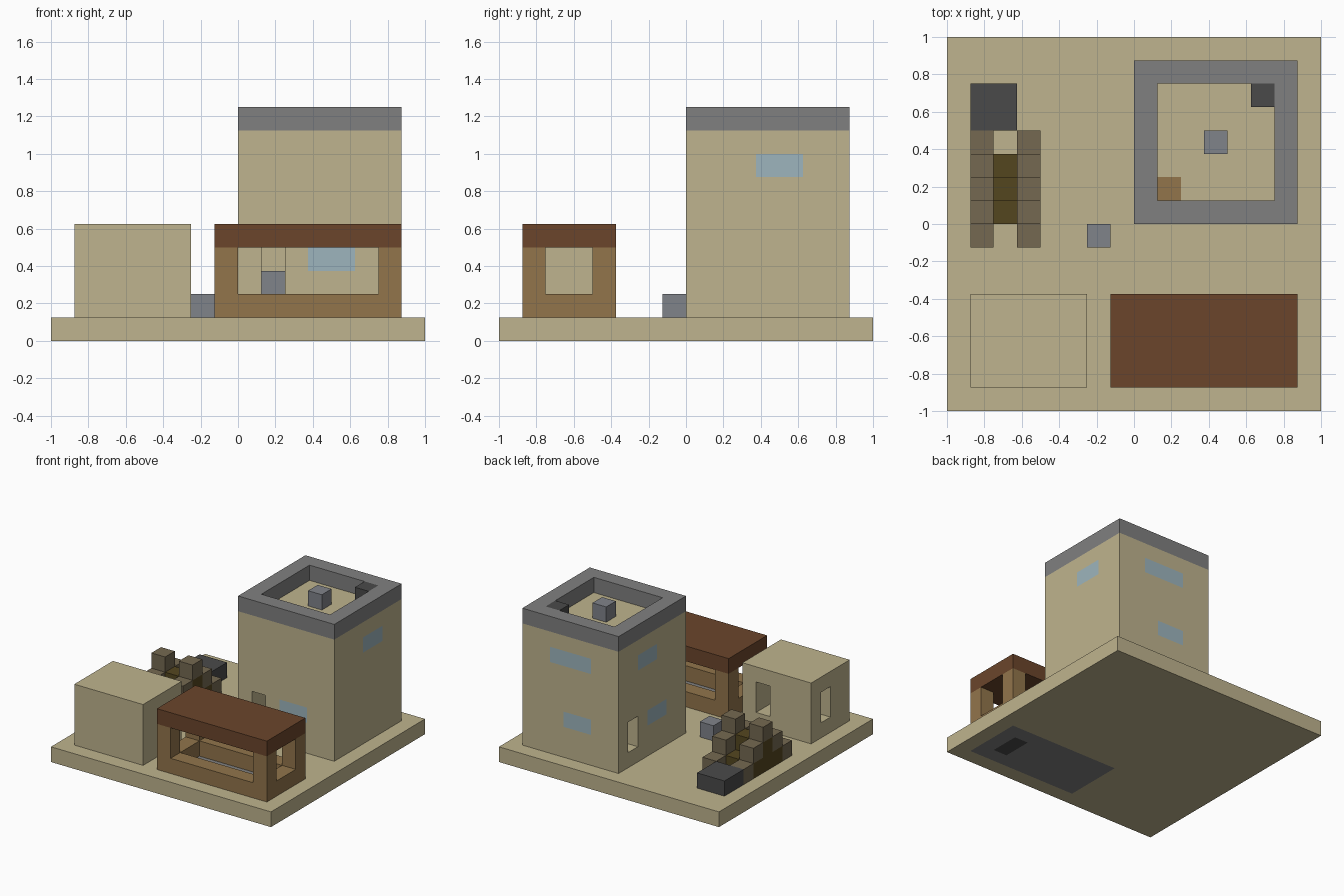
import bpy, bmesh, math
from mathutils import Vector

cube = bpy.data.objects.get("Cube")
if cube:
    bpy.data.objects.remove(cube)

U = 0.125          # block size
HALF = 8           # blocks from the edge to the centre

PALETTE = {
    "sand": "BFB48E", "stone": "808080", "cobble": "80838A", "dark_stone": "4A4A4A",
    "wood": "92754B", "roof_brown": "6B452B", "rail_wood": "756951",
    "dark_wood": "54461F", "glass": "9DB5BD",
}


def linear(c):
    return c / 12.92 if c <= 0.04045 else ((c + 0.055) / 1.055) ** 2.4


def make_material(name, code):
    rgb = [linear(int(code[i:i + 2], 16) / 255) for i in (0, 2, 4)]
    mat = bpy.data.materials.new(name)
    mat.use_nodes = True
    mat.diffuse_color = (*rgb, 1)
    bsdf = mat.node_tree.nodes["Principled BSDF"]
    bsdf.inputs["Base Color"].default_value = (*rgb, 1)
    bsdf.inputs["Roughness"].default_value = 0.9
    return mat


MATS = {n: make_material(n, c) for n, c in PALETTE.items()}


class Blocks:
    """A part made of unit blocks; only the outer faces are built."""

    def __init__(self, name):
        self.name, self.cells = name, {}

    def fill(self, x, y, z, mat):
        """Fill half-open block ranges; mat None carves them away."""
        for i in range(*x):
            for j in range(*y):
                for k in range(*z):
                    if mat:
                        self.cells[i, j, k] = mat
                    else:
                        self.cells.pop((i, j, k), None)
        return self

    def build(self):
        used = sorted(set(self.cells.values()))
        bm = bmesh.new()
        for cell, mat in self.cells.items():
            for axis in range(3):
                for side in (0, 1):
                    near = list(cell)
                    near[axis] += 2 * side - 1
                    if tuple(near) in self.cells:
                        continue
                    a, b = (axis + 1) % 3, (axis + 2) % 3
                    loop = []
                    for da, db in ((0, 0), (1, 0), (1, 1), (0, 1)):
                        p = list(cell)
                        p[axis] += side
                        p[a] += da
                        p[b] += db
                        loop.append(bm.verts.new(
                            Vector((p[0] - HALF, p[1] - HALF, p[2])) * U))
                    face = bm.faces.new(loop if side else loop[::-1])
                    face.material_index = used.index(mat)
        bmesh.ops.remove_doubles(bm, verts=bm.verts, dist=U / 100)
        bmesh.ops.dissolve_limit(bm, angle_limit=math.radians(1), verts=bm.verts,
                                 edges=bm.edges, delimit={'MATERIAL'})
        mesh = bpy.data.meshes.new(self.name)
        bm.to_mesh(mesh)
        bm.free()
        for n in used:
            mesh.materials.append(MATS[n])
        obj = bpy.data.objects.new(self.name, mesh)
        bpy.context.collection.objects.link(obj)


# Ground slab with the stall's stone foundation set into it
ground = Blocks("ground").fill((0, 16), (0, 16), (0, 1), "sand")
ground.fill((7, 15), (1, 5), (0, 1), "stone")
ground.fill((13, 14), (2, 4), (0, 1), "dark_stone")
ground.build()

# Tower shell, hollow inside, with a sunken roof deck
tower = Blocks("tower").fill((8, 15), (8, 15), (1, 9), "sand")
tower.fill((9, 14), (9, 14), (2, 8), None)
tower.fill((9, 10), (9, 10), (8, 9), "wood")          # roof hatch
tower.fill((8, 15), (8, 15), (9, 10), "stone")        # parapet
tower.fill((9, 14), (9, 14), (9, 10), None)
tower.fill((9, 10), (8, 9), (2, 4), None)             # front doorway
tower.fill((8, 9), (13, 14), (2, 4), None)            # side doorway
for x, y, z in (
    ((11, 13), (8, 9), (3, 4)),
    ((14, 15), (11, 13), (7, 8)),
    ((8, 9), (11, 13), (7, 8)),
    ((8, 9), (10, 12), (3, 4)),
    ((10, 13), (14, 15), (7, 8)),
    ((10, 12), (14, 15), (3, 4)),
):
    tower.fill(x, y, z, "glass")
tower.build()

# Loose stones on and around the tower
Blocks("roof_post").fill((11, 12), (11, 12), (9, 10), "cobble").build()
Blocks("roof_corner_block").fill((13, 14), (13, 14), (9, 10), "dark_stone").build()
Blocks("indoor_stone").fill((9, 10), (12, 13), (2, 3), "cobble").build()
Blocks("yard_stone").fill((6, 7), (7, 8), (1, 2), "cobble").build()

# Small house, hollow, with two openings
house = Blocks("house").fill((1, 6), (1, 5), (1, 5), "sand")
house.fill((2, 5), (2, 4), (2, 4), None)
house.fill((4, 5), (4, 5), (2, 4), None)
house.fill((1, 2), (3, 4), (2, 4), None)
house.build()

# Open stall: low walls, corner posts and a flat roof
stall = Blocks("stall").fill((7, 15), (1, 5), (1, 4), "wood")
stall.fill((8, 14), (2, 4), (1, 4), None)
stall.fill((8, 14), (1, 5), (2, 4), None)
stall.fill((7, 15), (2, 4), (2, 4), None)
stall.fill((7, 15), (1, 5), (4, 5), "roof_brown")
stall.build()

# Stepped bridge: dark deck with a climbing rail on each side
bridge = Blocks("bridge")
for y in range(8, 11):
    bridge.fill((1, 4), (y, y + 1), (1, 3 - abs(y - 9)), "dark_wood")
for x in (1, 3):
    for y in range(7, 12):
        top = 4 - abs(y - 9)
        bridge.fill((x, x + 1), (y, y + 1), (top - 1, top), "rail_wood")
bridge.build()

# Dark stone block at the end of the bridge
Blocks("bridge_end_block").fill((1, 3), (12, 14), (1, 2), "dark_stone").build()
